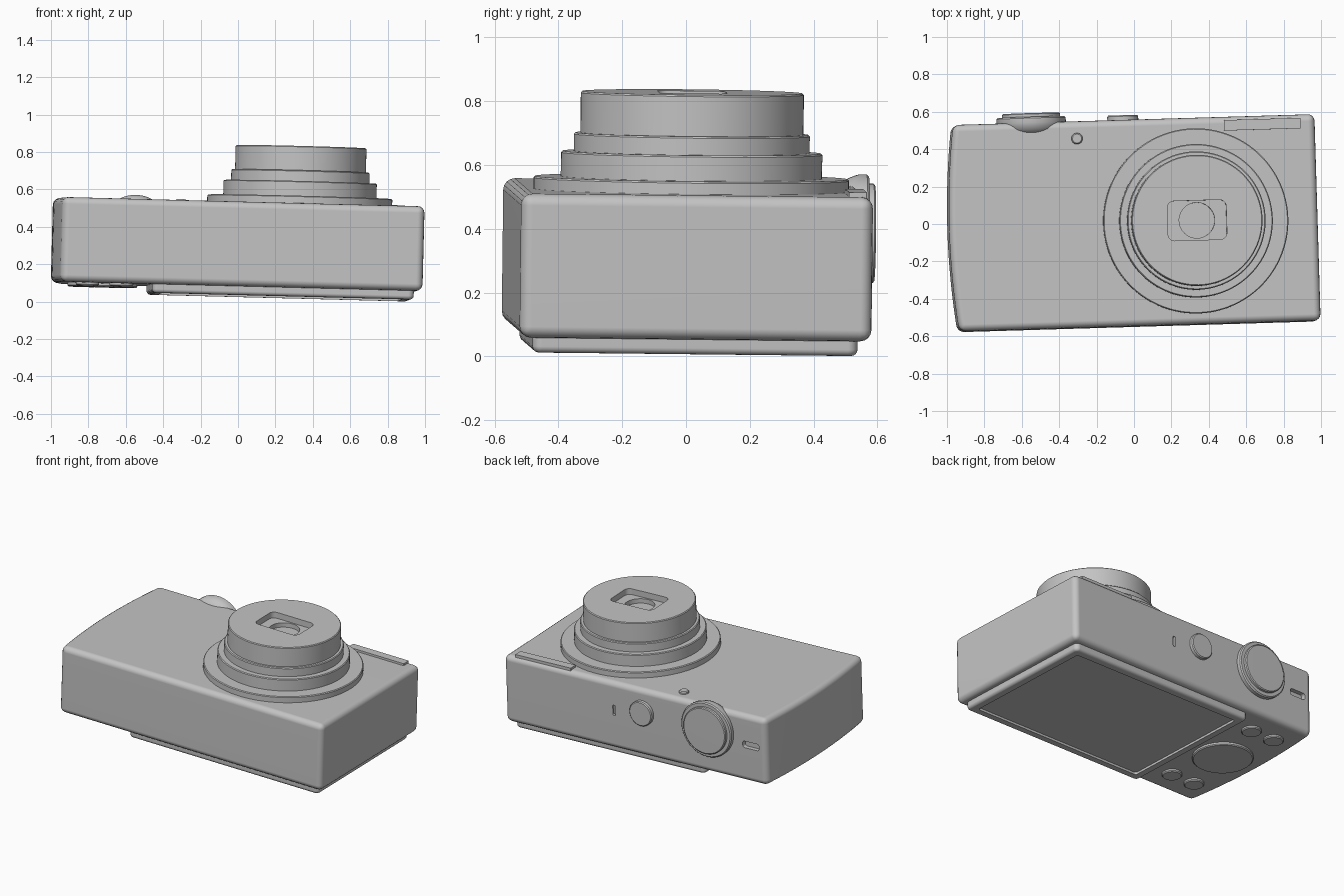
import bpy, bmesh, math
from mathutils import Matrix, Vector, Euler

if "Cube" in bpy.data.objects:
    bpy.data.objects.remove(bpy.data.objects["Cube"])

# Slight overall tilt of the camera lying on its back
TILT = Matrix.Translation((0, 0.004, 0.303)) @ Euler((-0.011, 0.026, 0.03)).to_matrix().to_4x4()
TO_Y = Matrix.Rotation(-math.pi / 2, 4, 'X')   # spin axis z -> +y
TO_DOWN = Matrix.Rotation(math.pi, 4, 'X')     # spin axis z -> -z

grey = bpy.data.materials.new("light_grey")
grey.use_nodes = True
grey.diffuse_color = (0.55, 0.55, 0.55, 1)
grey.node_tree.nodes["Principled BSDF"].inputs["Base Color"].default_value = grey.diffuse_color


def finish(name, bm, place=Matrix()):
    bmesh.ops.recalc_face_normals(bm, faces=bm.faces)
    mesh = bpy.data.meshes.new(name)
    bm.to_mesh(mesh)
    bm.free()
    mesh.materials.append(grey)
    obj = bpy.data.objects.new(name, mesh)
    bpy.context.scene.collection.objects.link(obj)
    obj.matrix_world = TILT @ place
    return obj


def slab(name, size, loc, corner=0.0, axis=2, rim=0.0):
    """Box with corners rounded around one axis, then optionally all rims rounded."""
    bm = bmesh.new()
    bmesh.ops.create_cube(bm, size=1)
    bmesh.ops.scale(bm, vec=size, verts=bm.verts)
    if corner:
        edges = [e for e in bm.edges
                 if abs((e.verts[0].co - e.verts[1].co).normalized()[axis]) > 0.9]
        bmesh.ops.bevel(bm, geom=edges, offset=corner, segments=5, profile=0.5, affect='EDGES')
    if rim:
        round_edges(bm, rim)
    return finish(name, bm, Matrix.Translation(loc))


def round_edges(bm, width):
    bm.normal_update()
    edges = [e for e in bm.edges if e.calc_face_angle(0) > 0.7]
    bmesh.ops.bevel(bm, geom=edges, offset=width, segments=4, profile=0.5, affect='EDGES')


def lathe(name, profile, loc, turn=Matrix(), steps=64):
    """Spin (radius, height) points into a solid."""
    bm = bmesh.new()
    verts = [bm.verts.new((r, 0, h)) for r, h in profile]
    edges = [bm.edges.new(pair) for pair in zip(verts, verts[1:])]
    bmesh.ops.spin(bm, geom=verts + edges, cent=(0, 0, 0), axis=(0, 0, 1),
                   angle=math.tau, steps=steps, use_merge=True)
    bmesh.ops.remove_doubles(bm, verts=bm.verts, dist=1e-5)
    return finish(name, bm, Matrix.Translation(loc) @ turn)


def disc(name, radius, low, high, loc, turn=Matrix(), soft=0.006):
    return lathe(name, [(0, low), (radius, low), (radius, high - soft),
                        (radius - soft, high), (0, high)], loc, turn, 48)


def cut(target, cutters):
    for c in cutters:
        c.hide_render = True
        mod = target.modifiers.new("cut", 'BOOLEAN')
        mod.operation, mod.solver, mod.object = 'DIFFERENCE', 'EXACT', c
        bpy.context.view_layer.update()
        with bpy.context.temp_override(object=target, active_object=target,
                                       selected_objects=[target]):
            bpy.ops.object.modifier_apply(modifier=mod.name)
        bpy.data.objects.remove(c)


parts = []

# Body: rectangle with one bowed end, softened edges
bm = bmesh.new()
outline = [(0.977, -0.552), (0.977, 0.552)]
for i in range(17):
    y = 0.552 * (1 - i / 8)
    outline.append((-0.994 + 0.037 * (y / 0.552) ** 2, y))
base = bm.faces.new([bm.verts.new((x, y, -0.226)) for x, y in outline])
top = bmesh.ops.extrude_face_region(bm, geom=[base])["geom"]
bmesh.ops.translate(bm, vec=(0, 0, 0.452), verts=[v for v in top if isinstance(v, bmesh.types.BMVert)])
bmesh.ops.recalc_face_normals(bm, faces=bm.faces)
round_edges(bm, 0.036)
body = finish("body", bm)
cut(body, [slab("strap_slot", (0.12, 0.06, 0.045), (-0.845, 0.552, 0.025), 0.015, 1),
           slab("indicator_slot", (0.02, 0.03, 0.07), (0.165, 0.552, 0.035), 0.008, 1)])
parts.append(body)

# Stepped zoom lens with a rounded window and a round opening inside it
stages = [(0.495, 0.04), (0.41, 0.12), (0.37, 0.178), (0.35, 0.308)]
profile, low = [(0, -0.03)], -0.03
for radius, high in stages:
    profile += [(radius, low), (radius, high - 0.005), (radius - 0.005, high)]
    low = high
profile.append((0, low))
lens = lathe("lens_barrel", profile, (0.324, 0, 0.226), steps=96)
cut(lens, [slab("window_cutter", (0.315, 0.212, 0.08), (0.324, 0, 0.534), 0.035),
           disc("opening_cutter", 0.095, 0, 0.06, (0.324, 0, 0.464), soft=0.001)])
parts.append(lens)

# Flash strip and small lamp on the lens side
parts.append(slab("flash_strip", (0.41, 0.056, 0.05), (0.696, 0.506, 0.215), 0.004))
parts.append(disc("focus_lamp", 0.03, -0.02, 0.016, (-0.297, 0.459, 0.226)))

# Shutter dial and power button on the edge
parts.append(lathe("shutter_dial", [
    (0, -0.07), (0.11, -0.07), (0.15, -0.055), (0.172, -0.035), (0.18, -0.015), (0.185, 0),
    (0.185, 0.024), (0.178, 0.031), (0.156, 0.031), (0.156, 0.046), (0.15, 0.051), (0, 0.052)],
    (-0.535, 0.552, 0.075), TO_Y))
parts.append(disc("power_button", 0.083, -0.03, 0.026, (-0.045, 0.552, 0.068), TO_Y))

# Screen: raised frame with a sunken panel
screen = slab("screen_frame", (1.4, 1.02, 0.1), (0.232, 0, -0.223), 0.03, 2, 0.02)
cut(screen, [slab("panel_cutter", (1.29, 0.91, 0.03), (0.232, 0, -0.273), 0.015)])
parts.append(screen)

# Control pad with four small buttons around it
parts.append(disc("control_pad", 0.187, -0.02, 0.018, (-0.72, 0, -0.226), TO_DOWN))
for sx, side in ((1, "inner"), (-1, "outer")):
    for sy, end in ((1, "upper"), (-1, "lower")):
        parts.append(disc(f"{side}_{end}_button", 0.062, -0.02, 0.016,
                          (-0.72 + 0.09 * sx, 0.365 * sy, -0.226), TO_DOWN))

# Smooth shading with crisp edges
bpy.ops.object.select_all(action='DESELECT')
for part in parts:
    part.select_set(True)
bpy.context.view_layer.objects.active = body
bpy.ops.object.shade_smooth_by_angle(angle=math.radians(35))
for part in parts:
    part.modifiers.new("even_normals", 'WEIGHTED_NORMAL').keep_sharp = True
